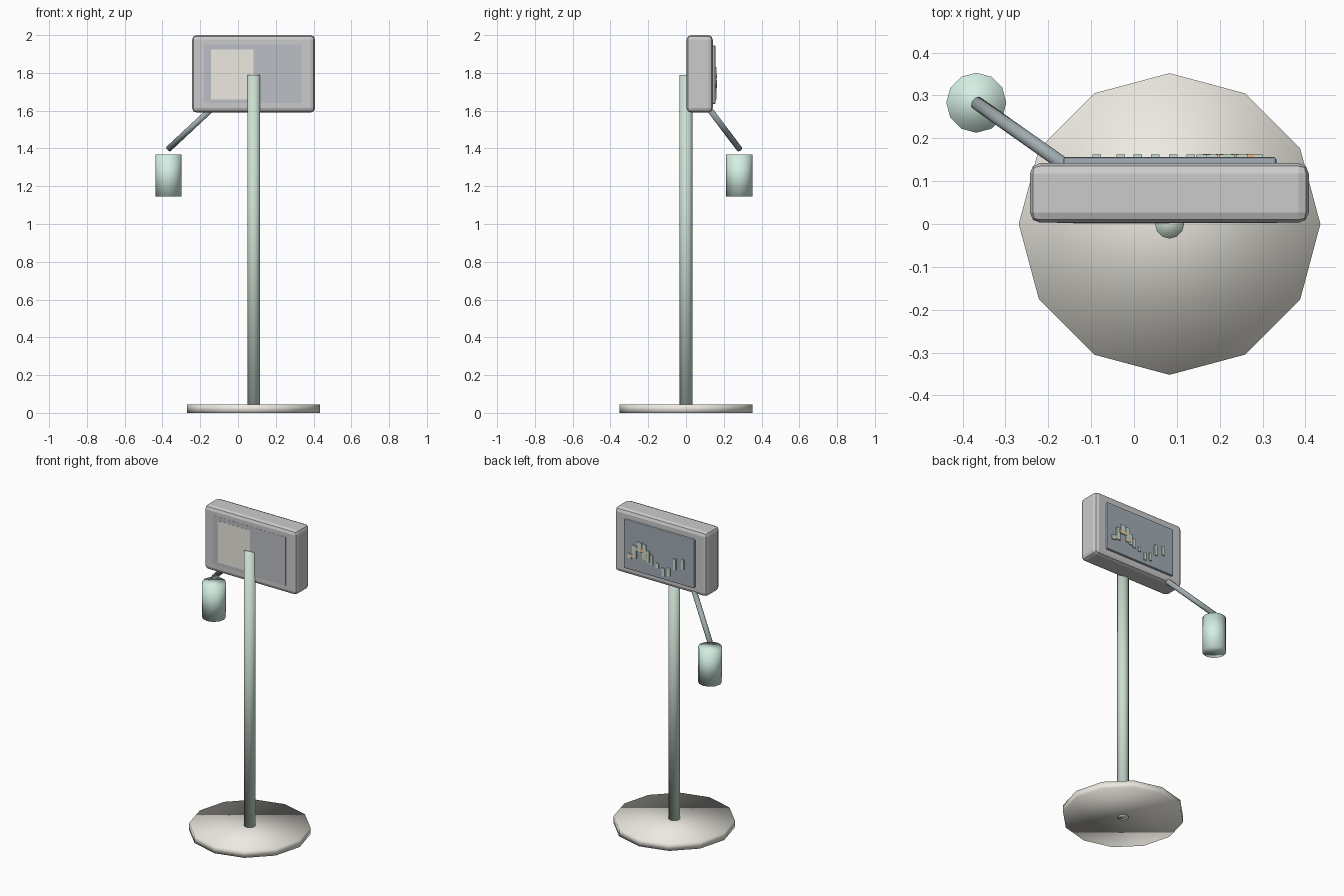
import bpy
from math import pi
from mathutils import Vector

if "Cube" in bpy.data.objects:
    bpy.data.objects.remove(bpy.data.objects["Cube"])


def colour(obj, rgb):
    name = "paint_%d_%d_%d" % tuple(int(c * 100) for c in rgb)
    mat = bpy.data.materials.get(name) or bpy.data.materials.new(name)
    mat.diffuse_color = (*rgb, 1)
    mat.use_nodes = True
    mat.node_tree.nodes["Principled BSDF"].inputs["Base Color"].default_value = mat.diffuse_color
    obj.data.materials.append(mat)


def rod(name, start, end, radius, sides, rgb):
    """Smooth cylinder between two points."""
    a, b = Vector(start), Vector(end)
    d = b - a
    bpy.ops.mesh.primitive_cylinder_add(
        vertices=sides, radius=radius, depth=d.length, location=(a + b) / 2,
        rotation=d.to_track_quat('Z', 'Y').to_euler())
    obj = bpy.context.object
    obj.name = name
    bpy.ops.object.shade_smooth()
    colour(obj, rgb)
    return obj


def block(name, x, y, z, rgb, bevel=0, segments=2):
    """Box from min/max ranges with optional rounded edges."""
    lo, hi = Vector((x[0], y[0], z[0])), Vector((x[1], y[1], z[1]))
    bpy.ops.mesh.primitive_cube_add(size=1, location=(lo + hi) / 2)
    obj = bpy.context.object
    obj.name = name
    obj.scale = hi - lo
    bpy.ops.object.transform_apply(location=False, rotation=False, scale=True)
    if bevel:
        mod = obj.modifiers.new("round", 'BEVEL')
        mod.width = bevel
        mod.segments = segments
    colour(obj, rgb)
    return obj


CREAM, GREEN = (0.84, 0.82, 0.75), (0.60, 0.73, 0.64)
MINT, STEEL = (0.66, 0.86, 0.77), (0.36, 0.42, 0.44)
SCREEN, ORANGE = (0.36, 0.41, 0.46), (0.85, 0.50, 0.25)
CX = 0.083

# round foot and pole
rod("base_disc", (CX, 0, 0), (CX, 0, 0.045), 0.352, 12, CREAM)
rod("pole", (CX, 0, 0), (CX, 0, 1.79), 0.034, 12, GREEN)

# display housing
block("housing", (-0.243, 0.408), (0.003, 0.142), (1.59, 2.0), (0.78, 0.78, 0.80), 0.024)

# flush plates on the pole side
block("rear_plate", (-0.18, 0.335), (0.0022, 0.012), (1.64, 1.95), (0.50, 0.52, 0.56))
block("rear_label", (-0.142, CX), (0.0015, 0.012), (1.66, 1.925), CREAM)

# screen on the far side
block("screen", (-0.165, 0.332), (0.132, 0.156), (1.635, 1.945), SCREEN, 0.006)

# chart bars: x, low z, high z, half width
bars = [(0.287, 1.71, 1.74, 0.014), (0.252, 1.72, 1.80, 0.014), (0.217, 1.77, 1.83, 0.017),
        (0.182, 1.73, 1.825, 0.014), (0.157, 1.72, 1.79, 0.011), (0.132, 1.71, 1.77, 0.010),
        (0.092, 1.70, 1.73, 0.010), (0.050, 1.66, 1.71, 0.010), (0.009, 1.67, 1.72, 0.010),
        (-0.031, 1.72, 1.79, 0.010), (-0.087, 1.74, 1.80, 0.010)]
for i, (x, lo, hi, w) in enumerate(bars):
    block("chart_bar_%d" % i, (x - w, x + w), (0.154, 0.162), (lo, hi), GREEN)
for i, (x, z) in enumerate([(0.272, 1.72), (0.235, 1.77), (0.200, 1.77), (0.170, 1.74)]):
    block("chart_accent_%d" % i, (x - 0.009, x + 0.009), (0.154, 0.163), (z, z + 0.022), ORANGE)

# side arm and hanging canister
rod("arm", (-0.14, 0.122, 1.61), (-0.368, 0.283, 1.397), 0.016, 12, STEEL)
rod("canister", (-0.368, 0.283, 1.145), (-0.368, 0.283, 1.368), 0.07, 12, MINT)
